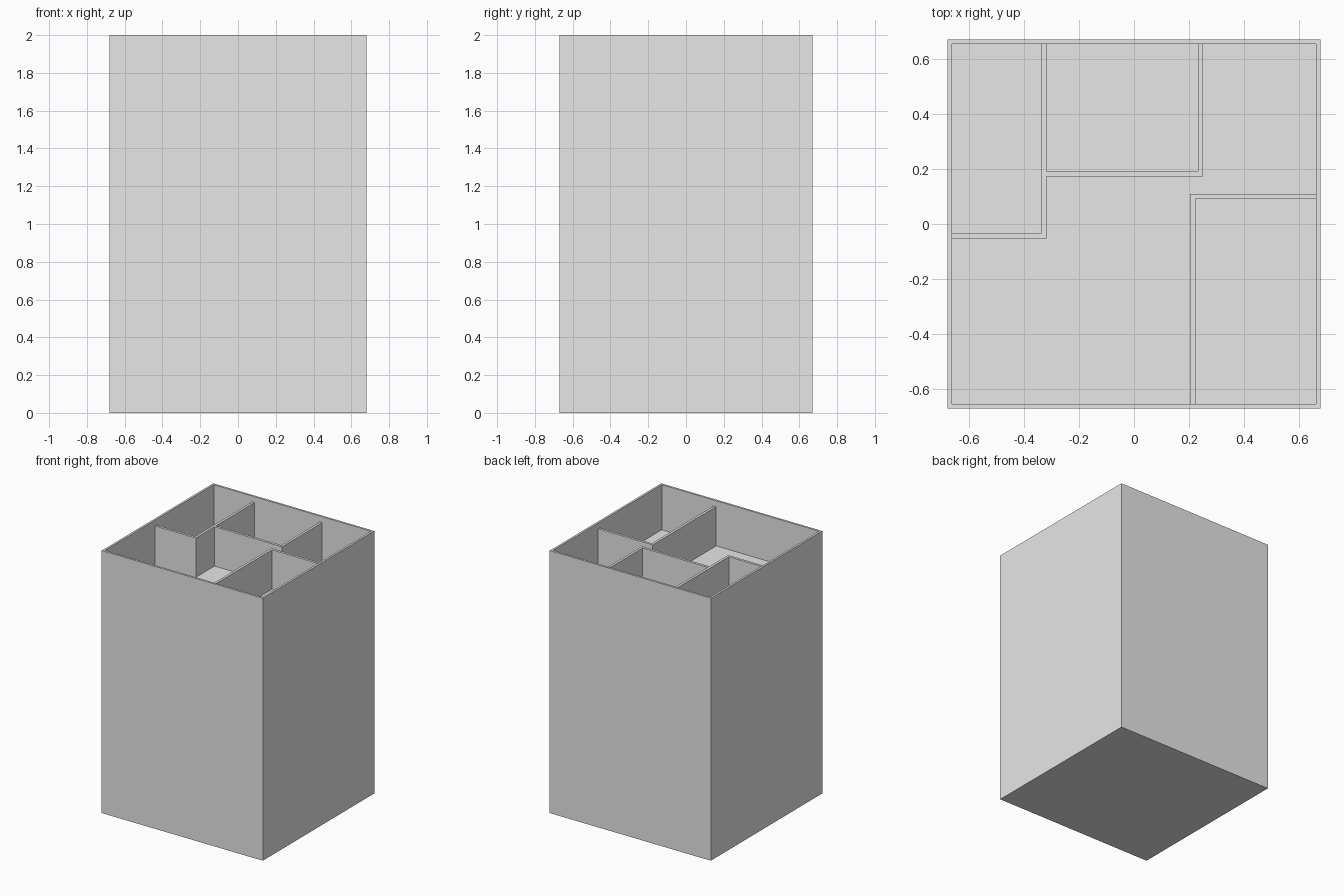
import bpy

cube = bpy.data.objects.get("Cube")
if cube:
    bpy.data.objects.remove(cube, do_unlink=True)

GREY = (0.8, 0.8, 0.8, 1.0)
plain_grey = bpy.data.materials.new("plain_grey")
plain_grey.use_nodes = True
plain_grey.diffuse_color = GREY
plain_grey.node_tree.nodes["Principled BSDF"].inputs["Base Color"].default_value = GREY

HALF_X, HALF_Y, HEIGHT = 0.679, 0.671, 2.0
RIM = 0.016          # outer wall thickness
FLOOR = 1.656        # room floor level
WALL_TOP = 1.956     # partitions stop just below the rim
WALL = 0.019         # partition thickness
IN_X, IN_Y = HALF_X - RIM, HALF_Y - RIM


def finish(name, verts, faces):
    mesh = bpy.data.meshes.new(name)
    mesh.from_pydata(verts, [], faces)
    mesh.materials.append(plain_grey)
    obj = bpy.data.objects.new(name, mesh)
    bpy.context.collection.objects.link(obj)
    return obj


def ring(hx, hy, z):
    return [(-hx, -hy, z), (hx, -hy, z), (hx, hy, z), (-hx, hy, z)]


def prism(name, outline, z0, z1):
    """Extrude a counter-clockwise outline from z0 to z1."""
    n = len(outline)
    verts = [(x, y, z) for z in (z0, z1) for x, y in outline]
    faces = [tuple(reversed(range(n))), tuple(range(n, 2 * n))]
    faces += [(i, (i + 1) % n, n + (i + 1) % n, n + i) for i in range(n)]
    return finish(name, verts, faces)


# Tall block with a shallow open tray in its top
rings = [(HALF_X, HALF_Y, 0), (HALF_X, HALF_Y, HEIGHT),
         (IN_X, IN_Y, HEIGHT), (IN_X, IN_Y, FLOOR)]
verts = [v for r in rings for v in ring(*r)]
faces = [(3, 2, 1, 0), (12, 13, 14, 15)]
for k in range(0, 12, 4):
    for i in range(4):
        j = (i + 1) % 4
        faces.append((k + i, k + j, k + 4 + j, k + 4 + i))
finish("building_block", verts, faces)

# Partition walls around the back right room
ax, ay = -0.319, -0.053
prism("back_right_room_wall",
      [(-IN_X, ay), (ax, ay), (ax, IN_Y), (ax - WALL, IN_Y),
       (ax - WALL, ay + WALL), (-IN_X, ay + WALL)], FLOOR, WALL_TOP)

# Partition walls around the back middle room
bx, by = 0.251, 0.172
prism("back_middle_room_wall",
      [(ax, by), (bx, by), (bx, IN_Y), (bx - WALL, IN_Y),
       (bx - WALL, by + WALL), (ax, by + WALL)], FLOOR, WALL_TOP)

# Partition walls around the front left room
cx, cy = 0.204, 0.110
prism("front_left_room_wall",
      [(cx, -IN_Y), (cx + WALL, -IN_Y), (cx + WALL, cy - WALL),
       (IN_X, cy - WALL), (IN_X, cy), (cx, cy)], FLOOR, WALL_TOP)
